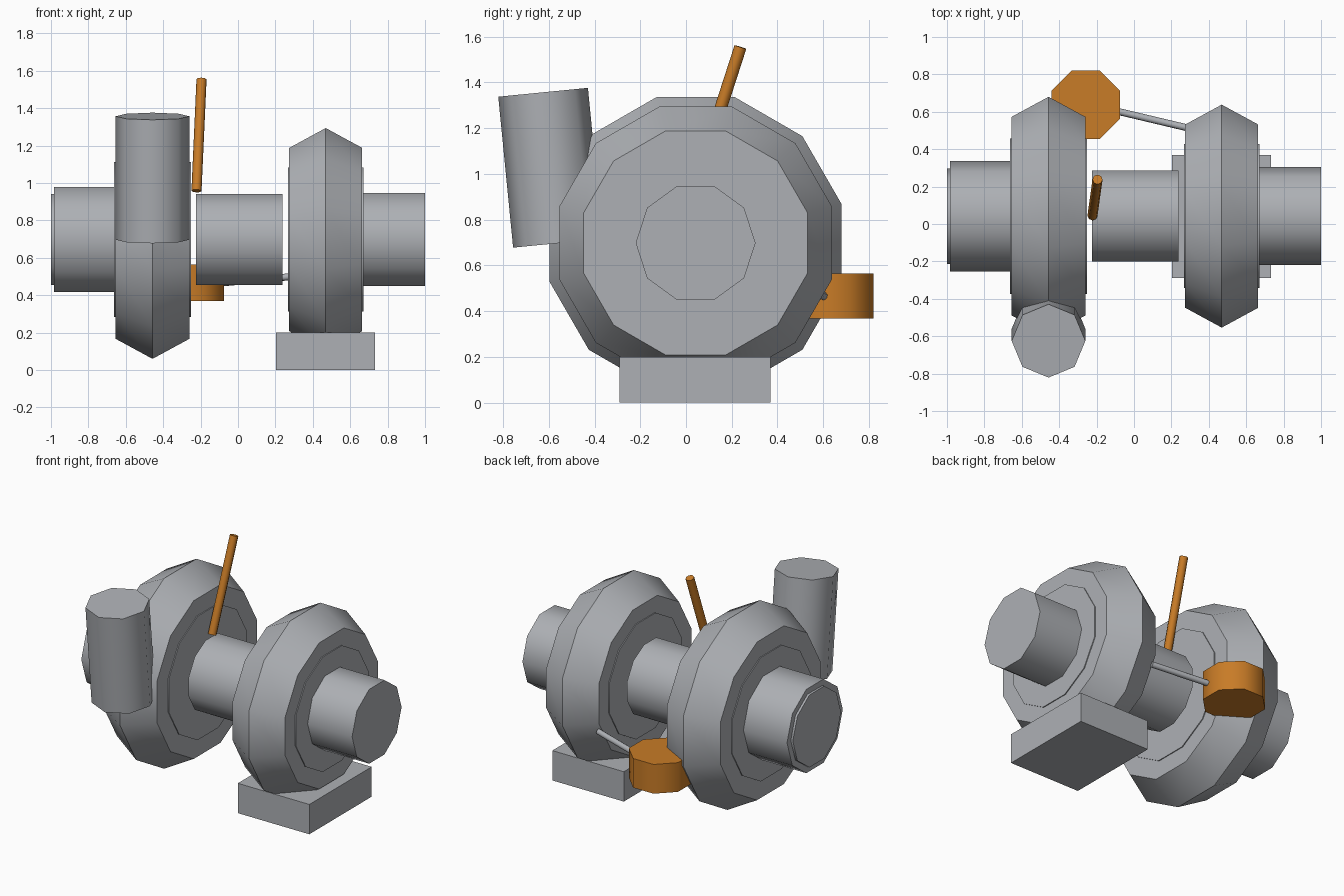
import bpy
import bmesh
from math import radians, cos, sin, tau
from mathutils import Vector

cube = bpy.data.objects.get("Cube")
if cube:
    bpy.data.objects.remove(cube, do_unlink=True)


def make_material(name, rgb):
    mat = bpy.data.materials.new(name)
    mat.use_nodes = True
    mat.diffuse_color = (*rgb, 1)
    mat.node_tree.nodes["Principled BSDF"].inputs["Base Color"].default_value = (*rgb, 1)
    return mat


steel = make_material("steel_grey", (0.42, 0.435, 0.46))
orange = make_material("orange_paint", (0.58, 0.20, 0.02))


def add_object(name, bm, mat, smooth=True):
    bmesh.ops.recalc_face_normals(bm, faces=bm.faces[:])
    mesh = bpy.data.meshes.new(name)
    bm.to_mesh(mesh)
    bm.free()
    mesh.materials.append(mat)
    obj = bpy.data.objects.new(name, mesh)
    bpy.context.collection.objects.link(obj)
    if smooth:
        bpy.ops.object.select_all(action='DESELECT')
        bpy.context.view_layer.objects.active = obj
        obj.select_set(True)
        bpy.ops.object.shade_smooth_by_angle(angle=radians(50))
    return obj


def turned(name, start, direction, profile, sides, phase, mat):
    """Solid of revolution: profile is (distance along axis, corner radius)."""
    bm = bmesh.new()
    turn = Vector((0, 0, 1)).rotation_difference(Vector(direction))
    rings = []
    for along, radius in profile:
        ring = []
        for i in range(sides):
            a = radians(phase) + tau * i / sides
            p = Vector((radius * cos(a), radius * sin(a), along))
            ring.append(bm.verts.new(Vector(start) + turn @ p))
        rings.append(ring)
    for low, high in zip(rings, rings[1:]):
        for i in range(sides):
            j = (i + 1) % sides
            bm.faces.new((low[i], low[j], high[j], high[i]))
    bm.faces.new(rings[0])
    bm.faces.new(rings[-1])
    return add_object(name, bm, mat)


def rod(name, a, b, radius, sides, phase, mat):
    axis = Vector(b) - Vector(a)
    return turned(name, a, axis, [(0, radius), (axis.length, radius)], sides, phase, mat)


def on_shaft(name, profile, sides, phase):
    return turned(name, (0, 0.042, 0.698), (1, 0, 0), profile, sides, phase, steel)


# Ridged housings with thin raised plates on both faces
flat12 = 1 / cos(radians(15))
for name, mid, half, rim, ridge, plate in (
        ("compressor", -0.457, 0.199, 0.53, 0.638, 0.415),
        ("turbine", 0.469, 0.195, 0.49, 0.596, 0.385)):
    on_shaft(name + "_housing", [(mid - half, rim * flat12), (mid, ridge * flat12),
                                 (mid + half, rim * flat12)], 12, 15)
    reach = half + 0.006
    on_shaft(name + "_face_plate", [(mid - reach, plate * flat12),
                                    (mid + reach, plate * flat12)], 12, 15)

# Pipes along the shaft
on_shaft("inlet_pipe", [(-0.985, 0.295), (-0.6, 0.295)], 10, 90)
on_shaft("inlet_cap", [(-1.0, 0.255), (-0.97, 0.255)], 10, 90)
on_shaft("bearing_housing", [(-0.225, 0.243 * flat12), (0.237, 0.243 * flat12)], 12, 15)
on_shaft("exhaust_pipe", [(0.6, 0.262), (1.0, 0.262)], 10, 90)

# Tilted outlet pipe
rod("outlet_pipe", (-0.457, -0.56, 0.697), (-0.457, -0.625, 1.357), 0.197, 8, 0, steel)

# Foot flange
bm = bmesh.new()
bmesh.ops.create_cube(bm, size=1)
bmesh.ops.scale(bm, vec=(0.53, 0.66, 0.2), verts=bm.verts[:])
bmesh.ops.translate(bm, vec=(0.467, 0.04, 0.1), verts=bm.verts[:])
add_object("foot_flange", bm, steel, smooth=False)

# Actuator, its link rod and the oil feed line
rod("actuator_can", (-0.258, 0.638, 0.368), (-0.258, 0.638, 0.564), 0.1975, 8, 22.5, orange)
rod("actuator_rod", (-0.12, 0.61, 0.463), (0.29, 0.513, 0.5), 0.019, 8, 0, steel)
rod("oil_line", (-0.222, 0.045, 0.958), (-0.195, 0.238, 1.555), 0.027, 8, 0, orange)
